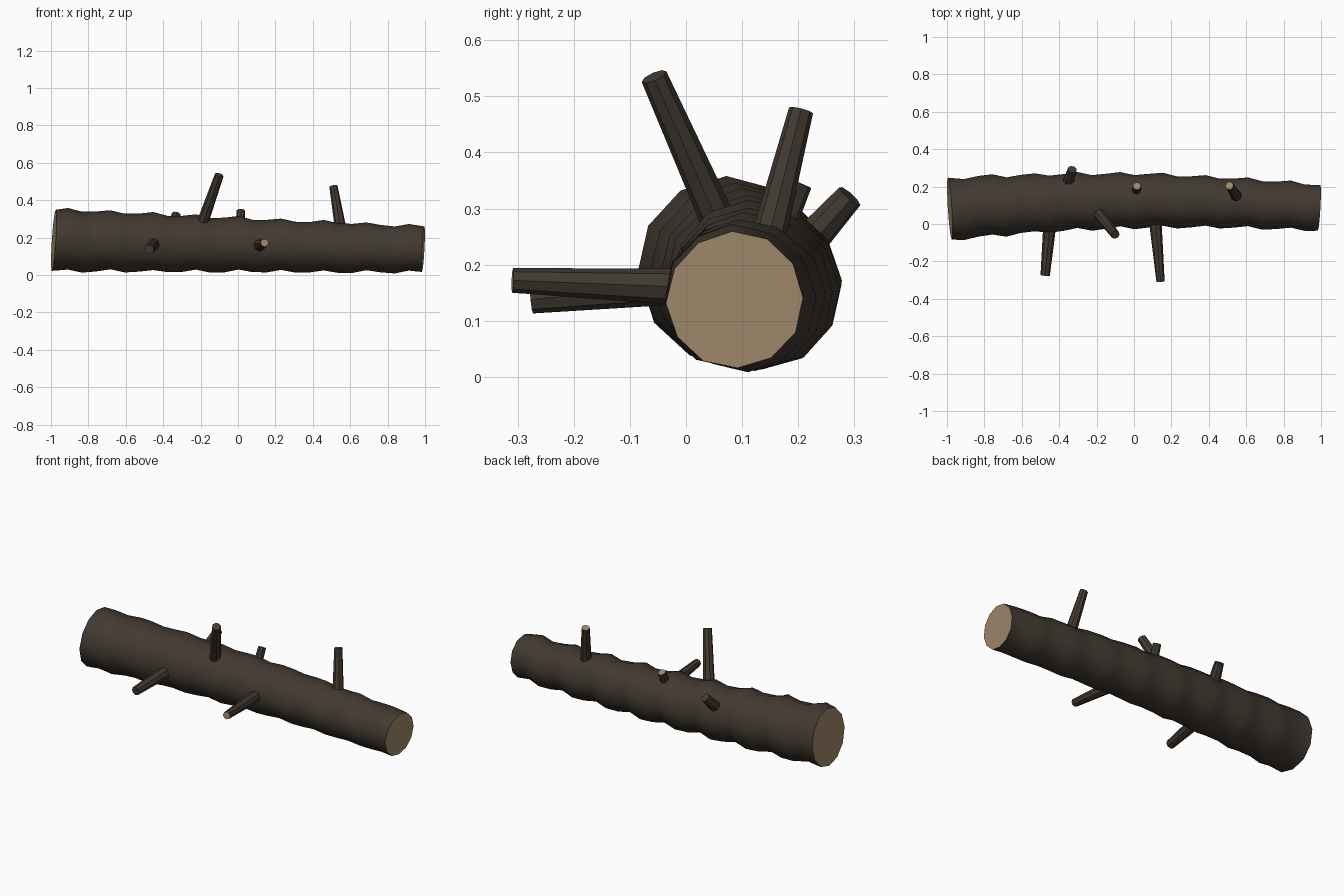
import bpy, bmesh, math, random
from mathutils import Vector

random.seed(4)
if "Cube" in bpy.data.objects:
    bpy.data.objects.remove(bpy.data.objects["Cube"], do_unlink=True)


def material(name, color):
    m = bpy.data.materials.new(name)
    m.use_nodes = True
    m.diffuse_color = (*color, 1)
    m.node_tree.nodes["Principled BSDF"].inputs["Base Color"].default_value = (*color, 1)
    return m


bark = material("dark bark", (0.055, 0.042, 0.031))
wood = material("cut wood", (0.36, 0.25, 0.15))


def lofted(name, rings, cap_index):
    """Skin a list of vertex rings and close both ends."""
    bm = bmesh.new()
    loops = [[bm.verts.new(p) for p in ring] for ring in rings]
    n = len(loops[0])
    for a, b in zip(loops, loops[1:]):
        for i in range(n):
            j = (i + 1) % n
            bm.faces.new((a[i], a[j], b[j], b[i]))
    for end in (loops[0], loops[-1]):
        bm.faces.new(end).material_index = cap_index
    bmesh.ops.recalc_face_normals(bm, faces=bm.faces)
    mesh = bpy.data.meshes.new(name)
    bm.to_mesh(mesh)
    bm.free()
    mesh.materials.append(bark)
    mesh.materials.append(wood)
    obj = bpy.data.objects.new(name, mesh)
    bpy.context.collection.objects.link(obj)
    bpy.context.view_layer.objects.active = obj
    bpy.ops.object.select_all(action='DESELECT')
    obj.select_set(True)
    bpy.ops.object.shade_smooth_by_angle(angle=math.radians(40))
    return obj


# Log: tapered, gently bowed, with a knobbly ripple along it
SIDES, STEPS, PERIOD = 12, 26, 0.23
rings = []
for s in range(STEPS + 1):
    t = s / STEPS
    x = -0.985 + 1.975 * t
    radius = 0.165 - 0.043 * t
    bow = math.sin(math.pi * t)
    wave = math.tau * x / PERIOD
    fade = 0.3 if s in (0, STEPS) else 1
    cy = 0.082 + 0.006 * t + 0.04 * bow + 0.009 * fade * math.cos(wave + 2.5)
    cz = 0.186 - 0.049 * t + 0.009 * fade * math.cos(wave)
    lean = 0.0
    ring = []
    for i in range(SIDES):
        a = math.tau * i / SIDES + 0.04
        r = radius * (1 + random.uniform(-0.015, 0.015))
        c, d = math.cos(a), math.sin(a)
        # Saw cuts are slightly slanted at both ends
        if s == 0:
            lean = 0.013 * (d - c) * 0.8
        elif s == STEPS:
            lean = 0.008 * (d + c) * 0.85
        ring.append((x + lean, cy + r * c, cz + r * d))
    rings.append(ring)
lofted("log", rings, 1)


# Branch stubs: tapered rods from inside the log outward
def branch(name, base, tip, r_base, r_tip, cap_index):
    base, tip = Vector(base), Vector(tip)
    axis = (tip - base).normalized()
    u = axis.orthogonal().normalized()
    v = axis.cross(u)
    rings = []
    for centre, r in ((base, r_base), (tip, r_tip)):
        angles = [math.tau * i / 8 for i in range(8)]
        rings.append([centre + r * (math.cos(a) * u + math.sin(a) * v) for a in angles])
    lofted(name, rings, cap_index)


branch("tall_branch", (-0.20, 0.07, 0.25), (-0.10, -0.057, 0.535), 0.032, 0.024, 0)
branch("upright_branch", (0.55, 0.145, 0.24), (0.51, 0.205, 0.475), 0.031, 0.022, 1)
branch("short_top_stub", (0.01, 0.155, 0.23), (0.015, 0.203, 0.345), 0.026, 0.022, 1)
branch("back_stub", (-0.36, 0.20, 0.22), (-0.33, 0.292, 0.322), 0.034, 0.025, 0)
branch("front_left_branch", (-0.45, 0.0, 0.165), (-0.475, -0.275, 0.138), 0.035, 0.025, 0)
branch("front_right_branch", (0.115, 0.0, 0.16), (0.142, -0.309, 0.172), 0.033, 0.022, 1)
